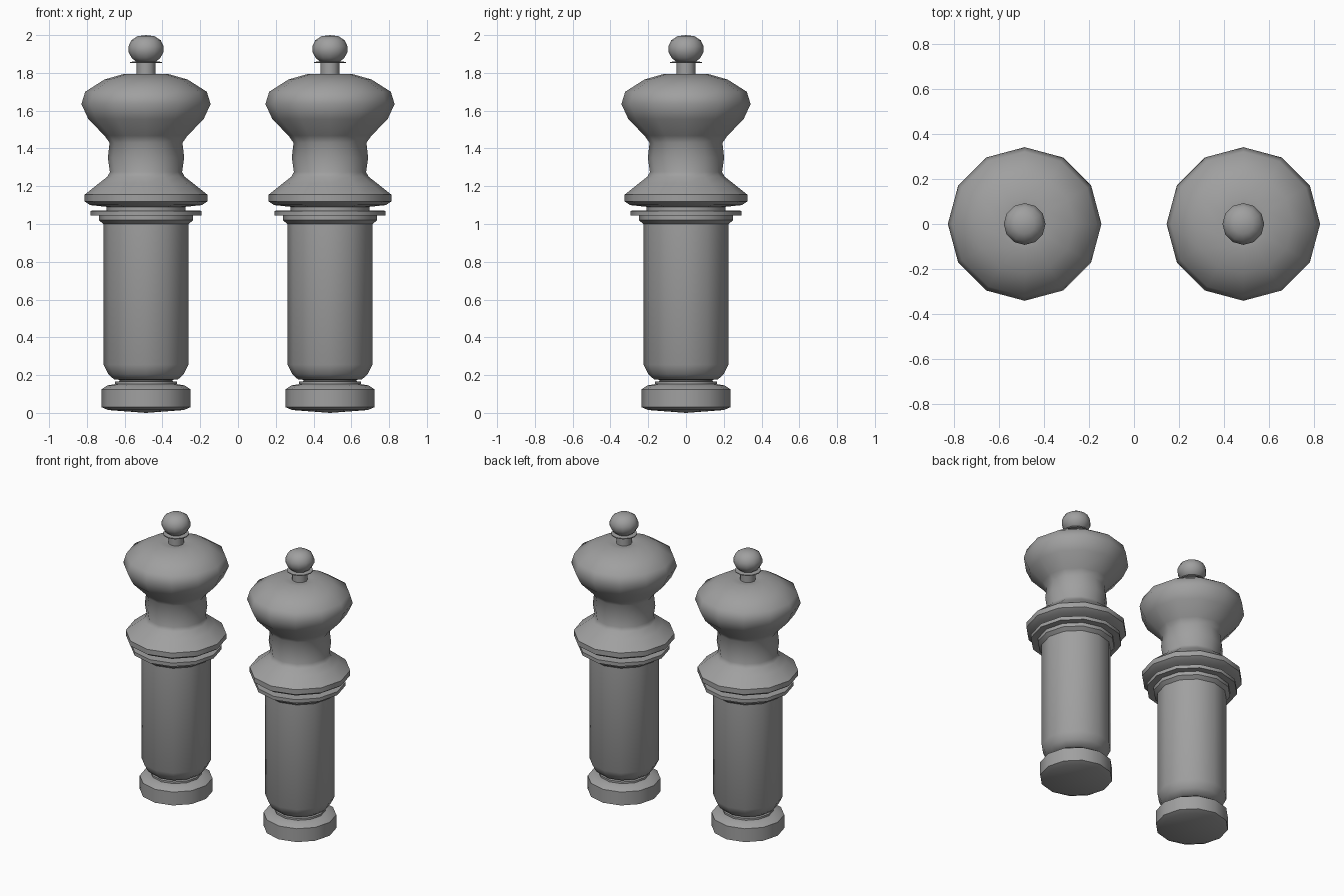
import bpy, bmesh, math

if "Cube" in bpy.data.objects:
    bpy.data.objects.remove(bpy.data.objects["Cube"], do_unlink=True)

SIDES = 12
SPACING = 0.487

grey = bpy.data.materials.new("satin grey")
grey.use_nodes = True
grey.diffuse_color = (0.35, 0.35, 0.35, 1)
grey.node_tree.nodes["Principled BSDF"].inputs["Base Color"].default_value = grey.diffuse_color

# Lathe profiles as (radius, height), bottom to top
PROFILES = {
    "foot": [(0, 0), (0.2, 0.015), (0.235, 0.03), (0.235, 0.125), (0.205, 0.145),
             (0.165, 0.152), (0.165, 0.165), (0.14, 0.168), (0.14, 0.19)],
    "body": [(0.14, 0.175), (0.17, 0.178), (0.2, 0.205), (0.225, 0.255), (0.225, 1.0),
             (0.25, 1.02), (0.25, 1.045), (0.19, 1.045)],
    "ring": [(0.19, 1.045), (0.295, 1.045), (0.295, 1.07), (0.21, 1.072), (0.21, 1.1)],
    "head": [(0.2, 1.09), (0.295, 1.1), (0.325, 1.12), (0.325, 1.155), (0.25, 1.215),
             (0.205, 1.25), (0.191, 1.275), (0.202, 1.35), (0.193, 1.43), (0.22, 1.468),
             (0.305, 1.555), (0.342, 1.635), (0.322, 1.7), (0.22, 1.765),
             (0.115, 1.795), (0.07, 1.79), (0, 1.785)],
    "stem": [(0.05, 1.78), (0.05, 1.852), (0.085, 1.852), (0.085, 1.858), (0.04, 1.862)],
    "knob": [(0, 1.852), (0.05, 1.858), (0.075, 1.878), (0.093, 1.91), (0.093, 1.94),
             (0.078, 1.973), (0.045, 1.994), (0, 2.0)],
}


def lathe(name, profile):
    """Spin a profile about z; points on the axis become poles."""
    bm = bmesh.new()
    rings = []
    for r, z in profile:
        count = SIDES if r else 1
        rings.append([bm.verts.new((r * math.cos(math.tau * i / SIDES),
                                    r * math.sin(math.tau * i / SIDES), z))
                      for i in range(count)])
    for low, high in zip(rings, rings[1:]):
        for i in range(SIDES):
            j = (i + 1) % SIDES
            corners = [low[i % len(low)], low[j % len(low)],
                       high[j % len(high)], high[i % len(high)]]
            bm.faces.new(list(dict.fromkeys(corners)))
    mesh = bpy.data.meshes.new(name)
    bm.to_mesh(mesh)
    bm.free()
    mesh.materials.append(grey)
    return mesh


# Two identical mills standing side by side
for side, x in (("right", -SPACING), ("left", SPACING)):
    for part, profile in PROFILES.items():
        obj = bpy.data.objects.new(f"{side}_mill_{part}", lathe(part, profile))
        bpy.context.collection.objects.link(obj)
        obj.location.x = x
        bpy.ops.object.select_all(action="DESELECT")
        obj.select_set(True)
        bpy.context.view_layer.objects.active = obj
        bpy.ops.object.shade_smooth_by_angle(angle=math.radians(50))
